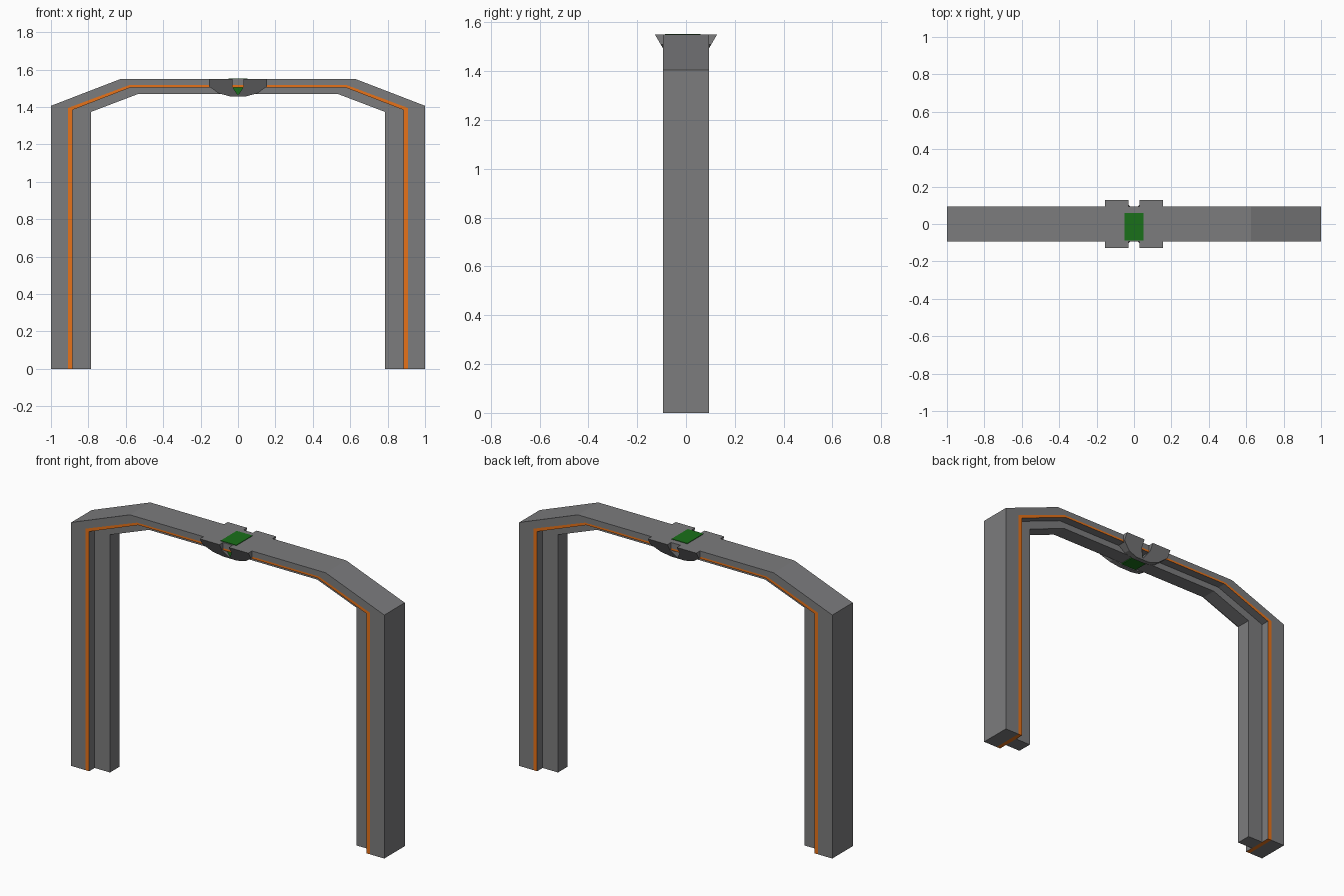
import bpy, bmesh

if "Cube" in bpy.data.objects:
    bpy.data.objects.remove(bpy.data.objects["Cube"])

def colour(name, rgb):
    m = bpy.data.materials.new(name)
    m.diffuse_color = (*rgb, 1)
    m.use_nodes = True
    m.node_tree.nodes["Principled BSDF"].inputs["Base Color"].default_value = m.diffuse_color
    return m

ORANGE = colour("orange", (0.8, 0.17, 0.01))
GREEN = colour("green", (0.01, 0.16, 0.01))
GREY = colour("grey", (0.2, 0.2, 0.205))

def finish(bm, name, mats):
    bmesh.ops.recalc_face_normals(bm, faces=bm.faces[:])
    me = bpy.data.meshes.new(name)
    bm.to_mesh(me)
    bm.free()
    for m in mats:
        me.materials.append(m)
    ob = bpy.data.objects.new(name, me)
    bpy.context.collection.objects.link(ob)
    return ob

def box(name, lo, hi, mat):
    bm = bmesh.new()
    bmesh.ops.create_cube(bm, size=1)
    for v in bm.verts:
        v.co = [(a + b) / 2 + c * (b - a) for a, b, c in zip(lo, hi, v.co)]
    return finish(bm, name, [mat])

# Arch frame: stepped cross-section swept along nested outlines
W, T = 0.0935, 0.044
layers = [
    [(1.0, 0), (1.0, 1.406), (0.626, 1.55)],
    [(0.91, 0), (0.91, 1.394), (0.58, 1.517)],
    [(0.885, 0), (0.885, 1.384), (0.572, 1.505)],
    [(0.787, 0), (0.787, 1.373), (0.537, 1.468)],
]
paths = [[(-x, z) for x, z in l] + l[::-1] for l in layers]
section = [(0, -W), (1, -W), (2, -W), (2, -T), (3, -T),
           (3, T), (2, T), (2, W), (1, W), (0, W)]
bm = bmesh.new()
rings = [[bm.verts.new((paths[l][s][0], y, paths[l][s][1])) for l, y in section]
         for s in range(6)]
n = len(section)
for a, b in zip(rings, rings[1:]):
    for i in range(n):
        j = (i + 1) % n
        f = bm.faces.new((a[i], a[j], b[j], b[i]))
        f.material_index = 1 if i in (1, 7) else 0
for r in (rings[0], rings[-1]):
    for ids, m in (((0, 1, 8, 9), 0), ((1, 2, 3, 6, 7, 8), 1), ((3, 4, 5, 6), 0)):
        f = bm.faces.new([r[i] for i in ids])
        f.material_index = m
finish(bm, "arch_frame", [GREY, ORANGE])

# Sloped clip wings on both faces, leaving a V notch in the middle
outline = [(0.03, 1.55), (0.155, 1.55), (0.155, 1.51), (0.105, 1.473),
           (0.045, 1.457), (0, 1.457), (0, 1.462), (0.03, 1.508)]
for sy, side in ((-1, "front"), (1, "back")):
    bm = bmesh.new()
    for sx in (-1, 1):
        outer = [bm.verts.new((sx * x, sy * (0.127 - 0.58 * (1.55 - z)), z)) for x, z in outline]
        inner = [bm.verts.new((sx * x, sy * 0.046, z)) for x, z in outline]
        bm.faces.new(outer)
        bm.faces.new(inner[::-1])
        for i in range(len(outline)):
            j = (i + 1) % len(outline)
            bm.faces.new((outer[i], outer[j], inner[j], inner[i]))
    finish(bm, side + "_clip_wings", [GREY])

# Green core: top plate and lower block seen through the notch
box("green_top_plate", (-0.05, -0.087, 1.54), (0.05, 0.06, 1.553), GREEN)
box("green_lower_block", (-0.05, -0.07, 1.462), (0.05, 0.045, 1.51), GREEN)
